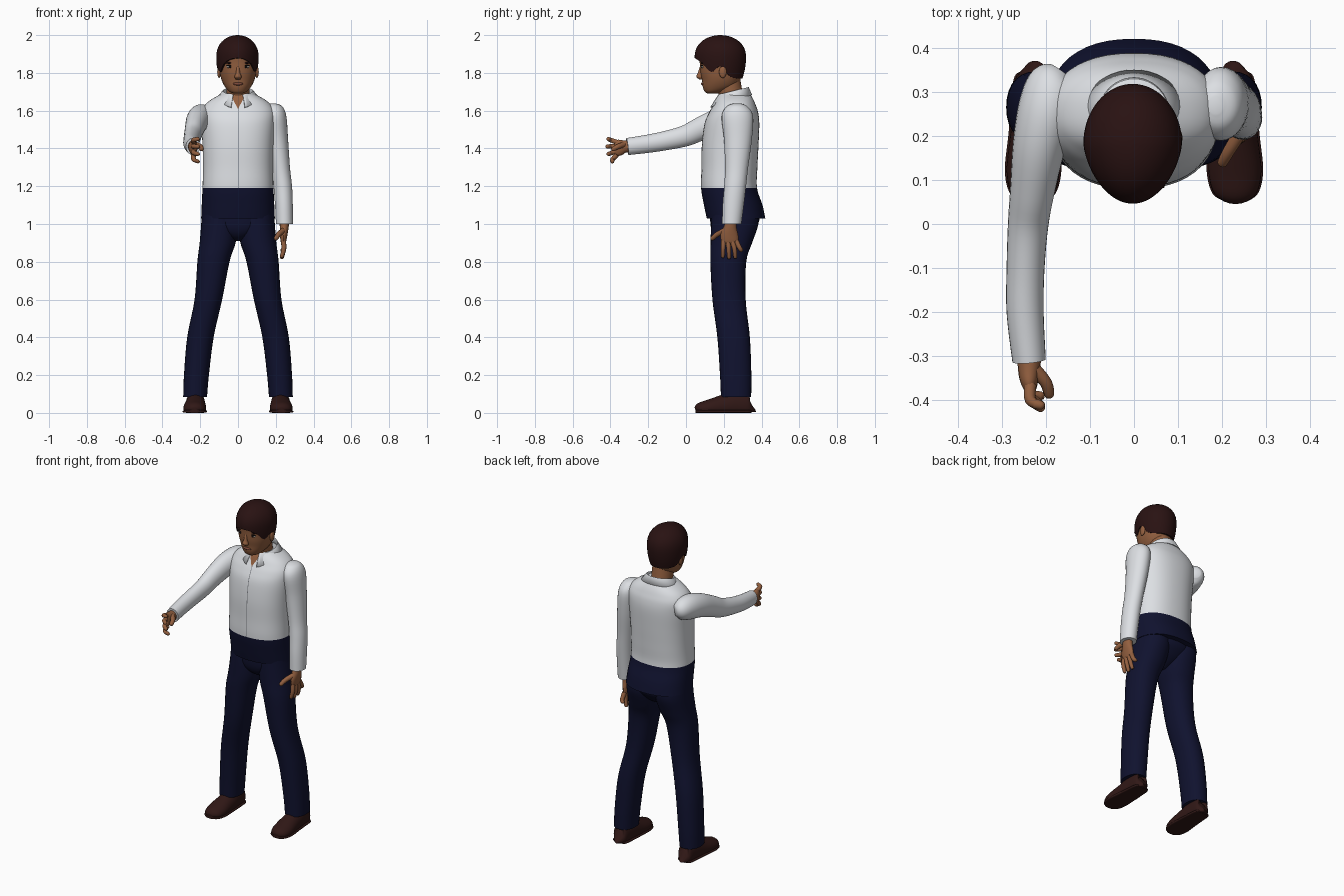
import bpy, bmesh, math
from mathutils import Vector

if "Cube" in bpy.data.objects:
    bpy.data.objects.remove(bpy.data.objects["Cube"])


def material(name, rgb):
    m = bpy.data.materials.new(name)
    m.use_nodes = True
    m.diffuse_color = (*rgb, 1)
    m.node_tree.nodes["Principled BSDF"].inputs["Base Color"].default_value = (*rgb, 1)
    return m


WHITE = material("shirt white", (0.72, 0.74, 0.77))
NAVY = material("trouser navy", (0.005, 0.006, 0.028))
SKIN = material("brown skin", (0.29, 0.115, 0.05))
HAIR = material("dark hair", (0.022, 0.006, 0.006))
SHOE = material("shoe brown", (0.03, 0.009, 0.008))
GREY = material("seam grey", (0.2, 0.21, 0.23))
EYE = material("eye white", (0.6, 0.55, 0.5))
BLACK = material("black", (0.006, 0.004, 0.004))
LIP = material("lip brown", (0.2, 0.065, 0.04))


def finish(name, bm, mats):
    """Turn a bmesh into a smooth shaded object."""
    bmesh.ops.recalc_face_normals(bm, faces=bm.faces[:])
    me = bpy.data.meshes.new(name)
    bm.to_mesh(me)
    bm.free()
    for m in mats:
        me.materials.append(m)
    me.shade_smooth()
    me.set_sharp_from_angle(angle=math.radians(50))
    ob = bpy.data.objects.new(name, me)
    bpy.context.collection.objects.link(ob)
    return ob


def spline(rows, steps):
    """Smooth curve through all rows of numbers."""
    out = []
    for i in range(len(rows) - 1):
        a, b, c, d = rows[max(i - 1, 0)], rows[i], rows[i + 1], rows[min(i + 2, len(rows) - 1)]
        for s in range(steps):
            t = s / steps
            out.append([q + t / 2 * (r - p + t * (2 * p - 5 * q + 4 * r - w + t * (3 * (q - r) + w - p)))
                        for p, q, r, w in zip(a, b, c, d)])
    return out + [list(rows[-1])]


def skin_grid(bm, rings, closed=True, caps=True):
    vs = [[bm.verts.new(p) for p in ring] for ring in rings]
    n = len(vs[0])
    for a, b in zip(vs, vs[1:]):
        for j in range(n if closed else n - 1):
            k = (j + 1) % n
            bm.faces.new((a[j], a[k], b[k], b[j]))
    if caps:
        bm.faces.new(vs[0])
        bm.faces.new(vs[-1])


def loft(rows, n=28, power=2.0, tilt=False, steps=5, floor=None):
    """Rows are centre x, y, z and two radii; rings lie flat or follow the path."""
    pts = spline(rows, steps)
    rings = []
    for i, (x, y, z, r1, r2) in enumerate(pts):
        u, v = Vector((1, 0, 0)), Vector((0, 1, 0))
        if tilt:
            t = Vector(pts[min(i + 1, len(pts) - 1)][:3]) - Vector(pts[max(i - 1, 0)][:3])
            t.normalize()
            side = Vector((1, 0, 0)) if abs(t.x) < 0.9 else Vector((0, 1, 0))
            u = (side - t * side.dot(t)).normalized()
            v = t.cross(u)
        ring = []
        for j in range(n):
            c, s = math.cos(math.tau * j / n), math.sin(math.tau * j / n)
            p = Vector((x, y, z))
            p += u * max(r1, 0.001) * math.copysign(abs(c) ** (2 / power), c)
            p += v * max(r2, 0.001) * math.copysign(abs(s) ** (2 / power), s)
            if floor is not None:
                p.z = max(p.z, floor)
            ring.append(p)
        rings.append(ring)
    bm = bmesh.new()
    skin_grid(bm, rings)
    return bm


def blob(name, at, size, mat):
    bm = bmesh.new()
    bmesh.ops.create_uvsphere(bm, u_segments=16, v_segments=10, radius=1)
    for v in bm.verts:
        v.co = Vector(at) + Vector(a * b for a, b in zip(v.co, size))
    return finish(name, bm, [mat])


def flip(rows, side):
    return [(side * r[0], *r[1:]) for r in rows]


# Shirt body: navy lower band, neck opening and button seam are cut in
bm = loft([(0, .265, 1.03, .195, .155), (0, .25, 1.1, .192, .155), (0, .228, 1.19, .188, .148),
           (0, .23, 1.3, .185, .148), (0, .234, 1.42, .188, .15), (0, .243, 1.53, .195, .145),
           (0, .252, 1.59, .195, .13), (0, .257, 1.63, .175, .112), (0, .258, 1.66, .14, .098),
           (0, .258, 1.69, .085, .08)], n=48, power=2.3)


def cut(co, no, test):
    faces = [f for f in bm.faces if test(f.calc_center_median())]
    geom = set(faces)
    for f in faces:
        geom.update(f.edges, f.verts)
    bmesh.ops.bisect_plane(bm, geom=list(geom), plane_co=co, plane_no=no)


cut((0, 0, 1.19), (0, 0, 1), lambda c: True)
for sx in (1, -1):
    cut((0, 0, 1.61), (sx, 0, -.55), lambda c: c.y < .25 and c.z > 1.58)
    cut((.004 + sx * .002, 0, 0), (1, 0, 0), lambda c: c.y < .2)
for f in bm.faces:
    c = f.calc_center_median()
    if c.z < 1.19:
        f.material_index = 1
    elif c.y < .25 and abs(c.x) < (c.z - 1.61) * .55:
        f.material_index = 2
    elif c.y < .2 and abs(c.x - .004) < .0019:
        f.material_index = 3
finish("shirt_body", bm, [WHITE, NAVY, SKIN, GREY])

# Collar: open band folded outwards, pointed at the front
rings = [[], [], []]
for j in range(41):
    th = .32 + (math.tau - .64) * j / 40
    c, s = math.cos(th), math.sin(th)
    top = 1.705 - .02 * c
    point = max(0, c) ** 3 * .03
    for ring, a, b, z in zip(rings, (.078, .08, .118), (.078, .082, .1 + .03 * max(0, c)),
                             (top - .05, top, top - .042 - point)):
        ring.append((a * s, .25 - b * c, z))
bm = bmesh.new()
skin_grid(bm, rings, closed=False, caps=False)
collar = finish("collar", bm, [WHITE])
collar.modifiers.new("thickness", "SOLIDIFY").thickness = .006

# Sleeves: the left hangs, the right reaches forward
finish("left_sleeve", loft([
    (.185, .27, 1.638, .015, .02), (.19, .27, 1.622, .045, .055), (.196, .272, 1.57, .06, .083),
    (.208, .275, 1.45, .057, .074), (.225, .268, 1.3, .05, .061), (.237, .26, 1.2, .049, .058),
    (.243, .25, 1.1, .047, .056), (.246, .242, 1.0, .045, .051)]), [WHITE])
finish("right_sleeve", loft([
    (-.165, .345, 1.56, .03, .03), (-.18, .32, 1.562, .06, .06), (-.195, .26, 1.56, .068, .074),
    (-.215, .18, 1.545, .06, .07), (-.23, .08, 1.505, .051, .062), (-.24, 0, 1.468, .046, .056),
    (-.246, -.1, 1.443, .043, .051), (-.247, -.2, 1.425, .042, .048),
    (-.238, -.31, 1.41, .038, .045)], tilt=True), [WHITE])

# Trousers and shoes
finish("trouser_seat", loft([
    (0, .255, 1.1, .17, .125), (0, .258, 1.02, .18, .13), (0, .245, .97, .15, .11),
    (0, .235, .935, .08, .08), (0, .23, .91, .02, .04)]), [NAVY])
for word, sx in (("left", 1), ("right", -1)):
    finish(word + "_trouser_leg", loft(flip([
        (.1, .258, 1.08, .09, .12), (.098, .258, 1.0, .097, .125), (.108, .24, .9, .095, .11),
        (.13, .224, .8, .085, .095), (.157, .228, .6, .073, .088), (.199, .252, .4, .07, .086),
        (.22, .263, .2, .066, .083), (.227, .265, .085, .063, .08)], sx), power=2.2), [NAVY])
    shoe = [(.225, .348, .045, .015, .03), (.225, .335, .042, .042, .07), (.225, .27, .045, .05, .075),
            (.226, .2, .035, .055, .062), (.229, .12, .025, .06, .045), (.23, .07, .02, .048, .033),
            (.23, .05, .015, .02, .015)]
    finish(word + "_shoe", loft(flip(shoe, sx), tilt=True, floor=.004), [SHOE])
    sole = [(x, y, .008, r + .004, .008) for x, y, z, r, h in shoe]
    finish(word + "_sole", loft(flip(sole, sx), tilt=True, power=4), [SHOE])


# Hands: palm, four fingers and thumb
def hand(word, palm, fingers):
    finish(word + "_palm", loft(palm, n=16, tilt=True), [SKIN])
    for i, path in enumerate(fingers):
        r = .0125 if i else .014
        rows = [(*p, r * k, r * k) for p, k in zip(path, (1.1, 1, .8))]
        tip = Vector(path[2]) + (Vector(path[2]) - Vector(path[1])).normalized() * .007
        rows.append((*tip, .003, .003))
        label = "_thumb" if i == 0 else "_finger_%d" % i
        finish(word + label, loft(rows, n=10, tilt=True, steps=4), [SKIN])


hand("left", [(.246, .24, 1.04, .026, .032), (.245, .235, .99, .024, .033), (.242, .23, .945, .02, .046),
              (.24, .232, .905, .014, .044), (.24, .233, .895, .006, .03)],
     [((.24, .205, .965), (.215, .165, .945), (.2, .138, .922))]
     + [((.24, .2 + .022 * i, .91), (.243, .196 + .03 * i, .87), (.232, .195 + .033 * i, z))
        for i, z in enumerate((.828, .822, .825, .86))])
hand("right", [(-.238, -.28, 1.41, .03, .03), (-.238, -.32, 1.41, .026, .032), (-.238, -.35, 1.405, .022, .042),
               (-.235, -.375, 1.4, .014, .04), (-.234, -.382, 1.4, .006, .025)],
     [((-.225, -.33, 1.42), (-.2, -.36, 1.41), (-.192, -.388, 1.395))]
     + [((-.235, -.365, 1.432 - .022 * i), (-.235, -.4 + .004 * i, 1.445 - .034 * i),
         (-.21, y, 1.45 - .04 * i)) for i, y in enumerate((-.412, -.418, -.412, -.39))])

# Neck and head
finish("neck", loft([(0, .25, 1.6, .06, .065), (0, .238, 1.68, .062, .064), (0, .215, 1.78, .062, .07)]), [SKIN])
finish("head", loft([
    (0, .14, 1.69, .02, .025), (0, .15, 1.7, .045, .05), (0, .175, 1.725, .068, .086),
    (0, .185, 1.76, .086, .1), (0, .187, 1.8, .096, .11), (0, .187, 1.85, .1, .114),
    (0, .185, 1.9, .1, .115), (0, .185, 1.95, .08, .09)], n=36, power=2.15), [SKIN])
finish("nose", loft([(0, .082, 1.835, .008, .008), (0, .076, 1.8, .011, .014), (0, .073, 1.779, .019, .018),
                     (0, .08, 1.765, .011, .008)], n=16), [SKIN])
blob("mouth", (0, .088, 1.742), (.028, .009, .008), LIP)
for word, sx in (("left", 1), ("right", -1)):
    blob(word + "_ear", (sx * .1, .195, 1.805), (.01, .02, .032), SKIN)
    blob(word + "_eye", (sx * .042, .087, 1.832), (.018, .006, .007), EYE)
    blob(word + "_pupil", (sx * .042, .083, 1.832), (.008, .004, .007), BLACK)
    blob(word + "_eyelid", (sx * .042, .086, 1.839), (.021, .007, .003), BLACK)
    blob(word + "_eyebrow", (sx * .044, .085, 1.853), (.026, .007, .005), HAIR)


# Hair cap with a fringe, sideburns and a lower nape
hairline = [(1.878,), (1.872,), (1.85,), (1.805,), (1.835,), (1.785,), (1.772,), (1.77,), (1.77,)]
half = [z for (z,) in spline(hairline, 4)]
lows = half + half[-2:0:-1]
rings = []
for k in range(-1, 15):
    ring = []
    for j, low in enumerate(lows):
        th = math.tau * j / len(lows)
        c, s = math.cos(th), math.sin(th)
        z = low + (2.0 - low) * math.sin(max(k, 0) / 14 * math.pi / 2)
        r = max(0, 1 - max(0, (z - 1.885) / .115) ** 2.2) ** .5
        r -= .14 * max(0, (1.885 - z) / .115) ** 2
        r = max(r, .01) * (.85 if k < 0 else 1)
        x = .112 * r * s * (1 - .14 * max(0, c))
        ring.append((x - .003, .182 - .136 * r * c, z))
    rings.append(ring)
bm = bmesh.new()
skin_grid(bm, rings)
finish("hair", bm, [HAIR])
